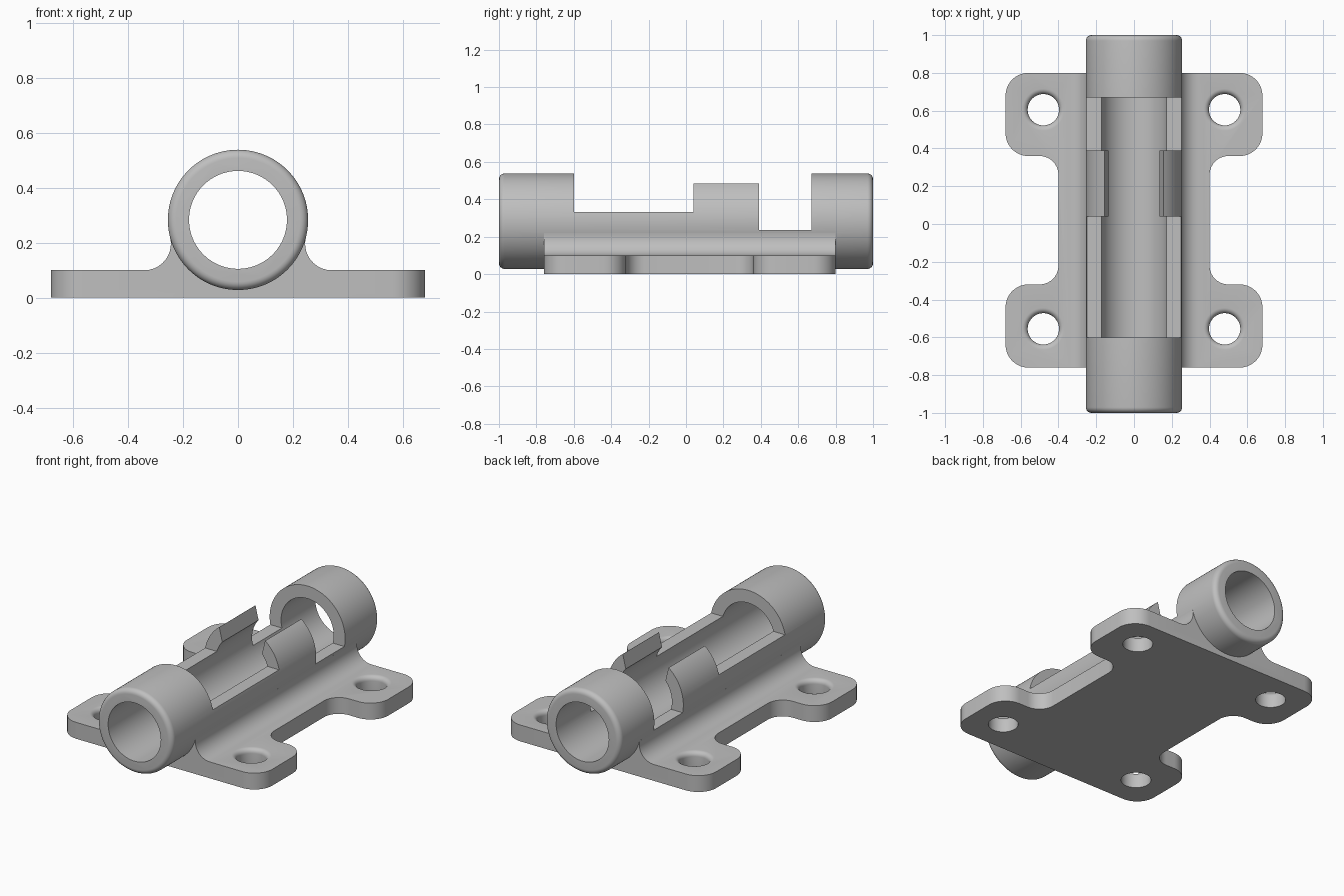
import bpy, bmesh, math
from mathutils import Vector

if "Cube" in bpy.data.objects:
    bpy.data.objects.remove(bpy.data.objects["Cube"], do_unlink=True)

AXIS_Z = 0.283      # height of the tube axis
OUTER, BORE = 0.255, 0.178
PLATE = 0.10        # plate thickness
FRONT, BACK = -0.76, 0.80

grey = bpy.data.materials.new("plain grey")
grey.use_nodes = True
grey.diffuse_color = (0.52, 0.52, 0.52, 1)
grey.node_tree.nodes["Principled BSDF"].inputs["Base Color"].default_value = grey.diffuse_color


def finish(bm, name):
    bmesh.ops.recalc_face_normals(bm, faces=bm.faces)
    mesh = bpy.data.meshes.new(name)
    bm.to_mesh(mesh)
    bm.free()
    mesh.materials.append(grey)
    obj = bpy.data.objects.new(name, mesh)
    bpy.context.collection.objects.link(obj)
    return obj


def prism(name, outline, place, a, b):
    """Extrude a closed 2D outline between a and b; place maps (u, v, w) to 3D."""
    bm = bmesh.new()
    low = [bm.verts.new(place(u, v, a)) for u, v in outline]
    high = [bm.verts.new(place(u, v, b)) for u, v in outline]
    bm.faces.new(low)
    bm.faces.new(high)
    for i in range(len(low)):
        j = (i + 1) % len(low)
        bm.faces.new((low[i], low[j], high[j], high[i]))
    return finish(bm, name)


def lathe(name, profile, place, sides):
    """Revolve (radius, height) points and cap both ends."""
    bm = bmesh.new()
    turns = [math.tau * i / sides for i in range(sides)]
    rings = [[bm.verts.new(place(r * math.cos(t), r * math.sin(t), h)) for t in turns]
             for r, h in profile]
    bm.faces.new(rings[0])
    bm.faces.new(rings[-1])
    for lo, hi in zip(rings, rings[1:]):
        for i in range(sides):
            j = (i + 1) % sides
            bm.faces.new((lo[i], lo[j], hi[j], hi[i]))
    return finish(bm, name)


def along_y(u, v, w):
    return (u, w, v)


def around_tube(u, v, w):
    return (u, w, v + AXIS_Z)


def upright(u, v, w):
    return (u, v, w)


def arc(cx, cy, r, start, end, steps=10):
    angles = [math.radians(start + (end - start) * i / steps) for i in range(steps + 1)]
    return [(cx + r * math.cos(t), cy + r * math.sin(t)) for t in angles]


def rounded(corners, steps=10):
    """Round the right-angled corners (x, y, radius) of an outline."""
    pts = []
    for i, (x, y, r) in enumerate(corners):
        p = Vector((x, y))
        d1 = (Vector(corners[i - 1][:2]) - p).normalized()
        d2 = (Vector(corners[(i + 1) % len(corners)][:2]) - p).normalized()
        for k in range(steps + 1):
            t = math.pi / 2 * k / steps
            pts.append(tuple(p + r * (d1 * (1 - math.sin(t)) + d2 * (1 - math.cos(t)))))
    return pts


def combine(target, other, operation):
    mod = target.modifiers.new(operation.lower(), "BOOLEAN")
    mod.operation, mod.solver, mod.object = operation, "EXACT", other
    bpy.context.view_layer.objects.active = target
    bpy.ops.object.modifier_apply(modifier=mod.name)
    bpy.data.objects.remove(other, do_unlink=True)


# Plate with four lugs and a narrower waist
right_side = [(0.68, FRONT, 0.12), (0.68, -0.32, 0.12), (0.40, -0.32, 0.10),
              (0.40, 0.36, 0.10), (0.68, 0.36, 0.12), (0.68, BACK, 0.12)]
left_side = [(-x, y, r) for x, y, r in reversed(right_side)]
bracket = prism("tube_bracket", rounded(right_side + left_side), upright, 0, PLATE)

# Saddle: concave fillets running from the plate up to the tube
fillet_x, fillet_r = 0.34, 0.096
fillet_z = PLATE + fillet_r
touch = math.degrees(math.atan2(AXIS_Z - fillet_z, -fillet_x))
flank = [(fillet_x, 0.05)] + arc(fillet_x, fillet_z, fillet_r, 270, touch)
saddle = prism("saddle", flank + [(-x, z) for x, z in reversed(flank)], along_y, FRONT, BACK)
combine(bracket, saddle, "UNION")

# Tube with rounded outer rims
rim = 0.03
end = arc(OUTER - rim, 1 - rim, rim, 0, 90, 6)
tube = lathe("tube", [(r, -h) for r, h in reversed(end)] + end, around_tube, 96)
combine(bracket, tube, "UNION")
combine(bracket, lathe("bore", [(BORE, -1.1), (BORE, 1.1)], around_tube, 96), "DIFFERENCE")

# Screw holes with rounded top edges
hole, lip = 0.083, 0.028
edge = arc(hole + lip, PLATE - lip, lip, 180, 90, 6)
screw = [(hole, -0.1)] + edge + [(hole + lip, 0.2)]
for x in (-0.48, 0.48):
    for y in (-0.555, 0.605):
        cutter = lathe("screw_hole", screw,
                       lambda u, v, w, x=x, y=y: (x + u, y + v, w), 48)
        combine(bracket, cutter, "DIFFERENCE")

# Front and back windows in the tube
for y0, y1, floor in ((-0.60, 0.04, 0.333), (0.39, 0.67, 0.235)):
    box = [(-0.4, floor), (0.4, floor), (0.4, 0.8), (-0.4, 0.8)]
    combine(bracket, prism("window", box, along_y, y0, y1), "DIFFERENCE")

# Flared mouth between the two snap arms
half = [(0.134, 0.38), (0.134, 0.40), (0.155, 0.485), (0.4, 0.485), (0.4, 0.8)]
mouth = half + [(-x, z) for x, z in reversed(half)]
combine(bracket, prism("snap_mouth", mouth, along_y, 0.04, 0.39), "DIFFERENCE")

# Smooth curved faces, keep crisp edges
bpy.ops.object.select_all(action="DESELECT")
bracket.select_set(True)
bpy.context.view_layer.objects.active = bracket
bpy.ops.object.shade_smooth_by_angle(angle=math.radians(28))
